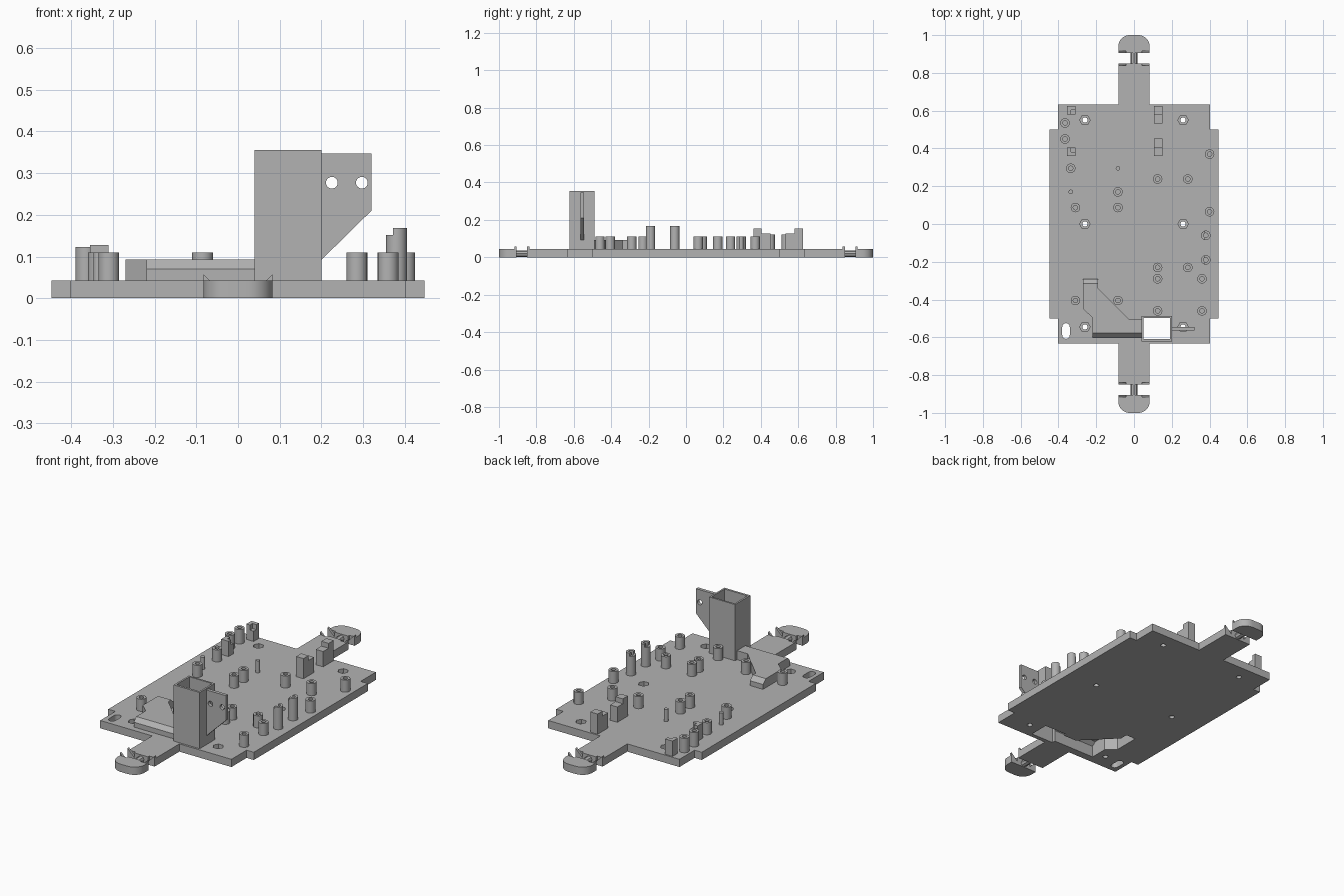
import bpy, bmesh, math
from mathutils import Vector

if "Cube" in bpy.data.objects:
    bpy.data.objects.remove(bpy.data.objects["Cube"])

grey = bpy.data.materials.new("plain grey")
grey.use_nodes = True
COLOUR = (0.45, 0.45, 0.45, 1)
grey.diffuse_color = COLOUR
grey.node_tree.nodes["Principled BSDF"].inputs["Base Color"].default_value = COLOUR
parts = []


def loft(name, rings, keep=True):
    """Closed solid through matching rings of 3D points."""
    bm = bmesh.new()
    rows = [[bm.verts.new(p) for p in ring] for ring in rings]
    n = len(rows[0])
    bm.faces.new(rows[0])
    bm.faces.new(rows[-1])
    for a, b in zip(rows, rows[1:]):
        for i in range(n):
            j = (i + 1) % n
            bm.faces.new((a[i], a[j], b[j], b[i]))
    bmesh.ops.recalc_face_normals(bm, faces=bm.faces)
    mesh = bpy.data.meshes.new(name)
    bm.to_mesh(mesh)
    bm.free()
    mesh.materials.append(grey)
    ob = bpy.data.objects.new(name, mesh)
    bpy.context.collection.objects.link(ob)
    if keep:
        parts.append(ob)
    return ob


def prism(name, pts, lo, hi, axis="z", keep=True):
    place = (lambda p, t: (p[0], p[1], t)) if axis == "z" else (lambda p, t: (p[0], t, p[1]))
    return loft(name, [[place(p, t) for p in pts] for t in (lo, hi)], keep)


def rect(x0, x1, y0, y1):
    return [(x0, y0), (x1, y0), (x1, y1), (x0, y1)]


def circle(x, y, r, n=24):
    return [(x + r * math.cos(math.tau * i / n), y + r * math.sin(math.tau * i / n)) for i in range(n)]


def cut(ob, *cutters):
    for c in cutters:
        mod = ob.modifiers.new("cut", "BOOLEAN")
        mod.operation, mod.solver, mod.object = "DIFFERENCE", "EXACT", c
        bpy.context.view_layer.objects.active = ob
        bpy.ops.object.modifier_apply(modifier=mod.name)


def discard(*cutters):
    for c in cutters:
        bpy.data.objects.remove(c)


T = 0.043  # plate thickness

# Base plate with a tongue at each end
q = [(.042, .85), (.042, .838), (.083, .838), (.083, .633), (.403, .633), (.403, .5), (.447, .5)]
right = q + [(x, -y) for x, y in reversed(q)]
plate = prism("base_plate", right + [(-x, y) for x, y in reversed(right)], 0, T)

# Screw holes with hexagonal recesses, and a slot
for x in (-.26, .26):
    for y in (-.545, 0, .55):
        hole = prism("hole", circle(x, y, .014), -.1, .1, keep=False)
        recess = prism("recess", circle(x, y, .028, 6), .02, .1, keep=False)
        cut(plate, hole, recess)
        discard(hole, recess)
slot_pts = [(-.36 + .02 * math.cos(a), (-.545 if i < 9 else -.588) + .02 * math.sin(a))
            for i, a in enumerate([math.pi * k / 8 for k in range(9)] + [math.pi + math.pi * k / 8 for k in range(9)])]
slot = prism("slot", slot_pts, -.1, .1, keep=False)
cut(plate, slot)
discard(slot)


# Hollow duct leading sideways from the tower, open underneath
def duct_rings(pts, z0, z1, z2):
    top = list(pts)
    for i, d in ((0, .022), (1, .022), (4, -.025), (5, -.025)):
        top[i] = (pts[i][0], pts[i][1] + d)
    return [[(x, y, z) for x, y in ring] for ring, z in ((pts, z0), (pts, z1), (top, z2))]


outer = [(.045, -.6), (-.22, -.6), (-.22, -.495), (-.27, -.45), (-.27, -.29),
         (-.19, -.29), (-.19, -.34), (-.025, -.505), (.045, -.505)]
inner = [(.06, -.59), (-.21, -.59), (-.21, -.491), (-.26, -.446), (-.26, -.3),
         (-.2, -.3), (-.2, -.344), (-.03, -.515), (.06, -.515)]
duct = loft("duct", duct_rings(outer, .02, .07, .093))
duct_space = loft("duct_space", duct_rings(inner, -.05, .064, .083), keep=False)

# Square open tower
tower = prism("tower", rect(.04, .2, -.622, -.488), .02, .355)
tower_space = prism("tower_space", rect(.05, .19, -.61, -.498), -.06, .5, keep=False)
for ob in (plate, duct, tower):
    cut(ob, duct_space, tower_space)
discard(duct_space, tower_space)

# Side fin with two holes
fin = prism("tower_fin", [(.195, .347), (.32, .347), (.32, .21), (.2, .092), (.195, .092)], -.563, -.545, "y")
for x in (.225, .297):
    hole = prism("hole", circle(x, .277, .014), -.7, -.4, "y", keep=False)
    cut(fin, hole)
    discard(hole)

# Rounded end buffers, necks and pointed guides
arc = [(.023 + .06 * math.cos(a), .94 + .06 * math.sin(a)) for a in [math.pi * k / 16 for k in range(9)]]
half = [(.042, .905), (.042, .917), (.083, .917)] + arc
for s, side in ((-1, "front"), (1, "back")):
    pts = half + [(-x, y) for x, y in reversed(half)]
    prism(side + "_buffer", [(x, s * y) for x, y in pts], 0, T)
    prism(side + "_neck", circle(0, .019, .018, 8), s * .83, s * .93, "y")
    for m, hand in ((-1, "right"), (1, "left")):
        tri = [(m * x, z) for x, z in ((.083, 0), (.083, .058), (.042, .017), (.042, 0))]
        for y, kind in ((.838, "tongue"), (.905, "buffer")):
            prism(f"{side}_{hand}_{kind}_guide", tri, s * y, s * (y + .012), "y")


# Hollow mounting posts
def post(x, y, top, r=.025, bore=.012):
    ob = prism("post", circle(x, y, r), T - .01, top)
    hole = prism("hole", circle(x, y, bore, 16), T, .3, keep=False)
    cut(ob, hole)
    discard(hole)
    return ob


for x, rows in ((-.335, (.295,)), (-.31, (.087, -.405)), (-.085, (.17, .087, -.405)),
                (.125, (.238, -.23, -.29, -.46)), (.285, (.238, -.23)),
                (.36, (-.29, -.46)), (.4, (.37, .065))):
    for y in rows:
        post(x, y, .11)
for y in (.535, .45):
    post(-.365, y, .123)
for y in (-.06, -.19):
    tall = post(.38, y, .168)
    step = prism("step", rect(.3, .372, y - .1, y + .1), .152, .3, keep=False)
    cut(tall, step)
    discard(step)
for x, y in ((-.335, .17), (-.085, .295)):
    prism("pin", circle(x, y, .012, 16), T - .01, .11)

# Stepped brackets, in facing pairs
for y_out, d in ((.625, -1), (.36, 1)):
    def span(a, b):
        return sorted((y_out + d * a, y_out + d * b))
    prism("long_bracket", rect(.105, .15, *span(0, .092)), T - .01, .128)
    prism("long_bracket_stop", rect(.105, .15, *span(0, .044)), .12, .155)
    small = prism("small_bracket", rect(-.355, -.31, *span(0, .045)), T - .01, .128)
    notch = prism("notch", rect(-.333, -.3, *span(.022, .06)), .1, .2, keep=False)
    cut(small, notch)
    discard(notch)

# Smooth the round walls, keep edges crisp
bpy.ops.object.select_all(action="DESELECT")
for ob in parts:
    ob.select_set(True)
bpy.context.view_layer.objects.active = plate
bpy.ops.object.shade_smooth_by_angle(angle=math.radians(30))
